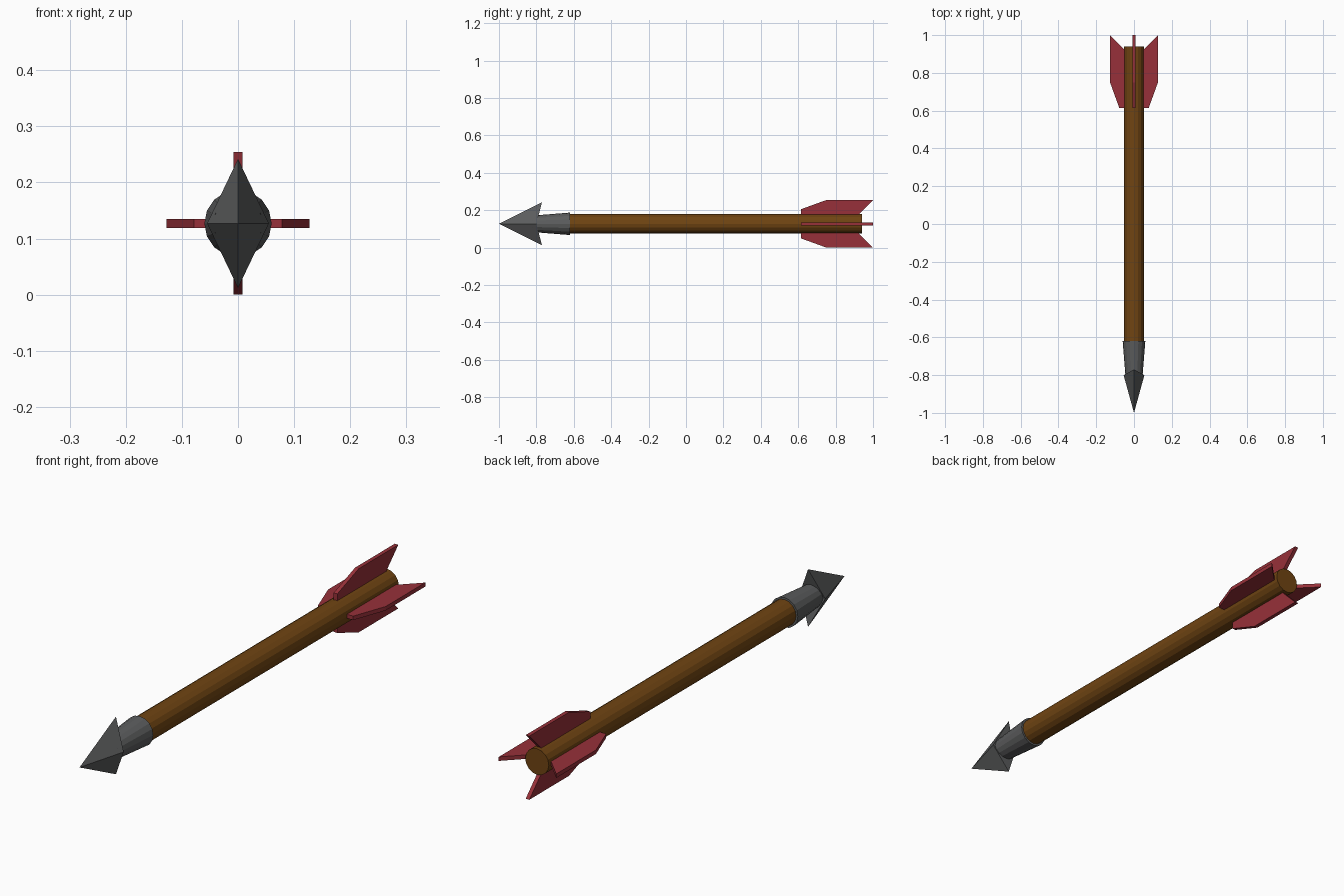
import bpy
import bmesh
import math
from mathutils import Matrix, Vector

cube = bpy.data.objects.get("Cube")
if cube:
    bpy.data.objects.remove(cube)

AXIS_Z = 0.127   # height of the shaft centre line
SIDES = 16


def material(name, rgb):
    mat = bpy.data.materials.new(name)
    mat.use_nodes = True
    color = (*rgb, 1.0)
    mat.diffuse_color = color
    mat.node_tree.nodes["Principled BSDF"].inputs["Base Color"].default_value = color
    return mat


def add_object(name, bm, mat):
    bmesh.ops.recalc_face_normals(bm, faces=bm.faces)
    mesh = bpy.data.meshes.new(name)
    bm.to_mesh(mesh)
    bm.free()
    mesh.materials.append(mat)
    obj = bpy.data.objects.new(name, mesh)
    obj.location.z = AXIS_Z
    bpy.context.collection.objects.link(obj)
    return obj


def tapered_rod(name, y_front, y_back, r_front, r_back, mat):
    """Faceted rod lying along y."""
    bm = bmesh.new()
    place = (Matrix.Translation((0, (y_front + y_back) / 2, 0))
             @ Matrix.Rotation(math.radians(-90), 4, "X"))
    bmesh.ops.create_cone(bm, cap_ends=True, segments=SIDES, radius1=r_front,
                          radius2=r_back, depth=y_back - y_front, matrix=place)
    return add_object(name, bm, mat)


wood = material("brown wood", (0.16, 0.058, 0.006))
steel = material("dark steel", (0.105, 0.108, 0.11))
feather = material("red feather", (0.31, 0.03, 0.041))

# Shaft and the socket that joins it to the head
tapered_rod("shaft", -0.64, 0.94, 0.052, 0.052, wood)
tapered_rod("head_socket", -0.82, -0.62, 0.044, 0.06, steel)

# Arrowhead: four-sided point with swept-back top and bottom barbs
bm = bmesh.new()
tip = bm.verts.new((0, -1, 0))
hub = bm.verts.new((0, -0.8, 0))
rim = [bm.verts.new(p) for p in ((0.055, -0.8, 0), (0, -0.77, 0.115),
                                 (-0.055, -0.8, 0), (0, -0.77, -0.115))]
for a, b in zip(rim, rim[1:] + rim[:1]):
    bm.faces.new((tip, a, b))
    bm.faces.new((hub, b, a))
add_object("arrowhead", bm, steel)

# Four fletchings around the tail, each a thin extruded profile
profile = [(0.04, 0.615), (0.078, 0.615), (0.127, 0.75),
           (0.127, 1.0), (0.052, 0.925), (0.04, 0.925)]
thickness = 0.016
for i, side in enumerate(("left", "top", "right", "bottom")):
    bm = bmesh.new()
    face = bm.faces.new([bm.verts.new((r, y, -thickness / 2)) for r, y in profile])
    out = bmesh.ops.extrude_face_region(bm, geom=[face])
    moved = [v for v in out["geom"] if isinstance(v, bmesh.types.BMVert)]
    bmesh.ops.translate(bm, verts=moved, vec=Vector((0, 0, thickness)))
    bm.transform(Matrix.Rotation(-i * math.pi / 2, 4, "Y"))
    add_object(side + "_fletching", bm, feather)
